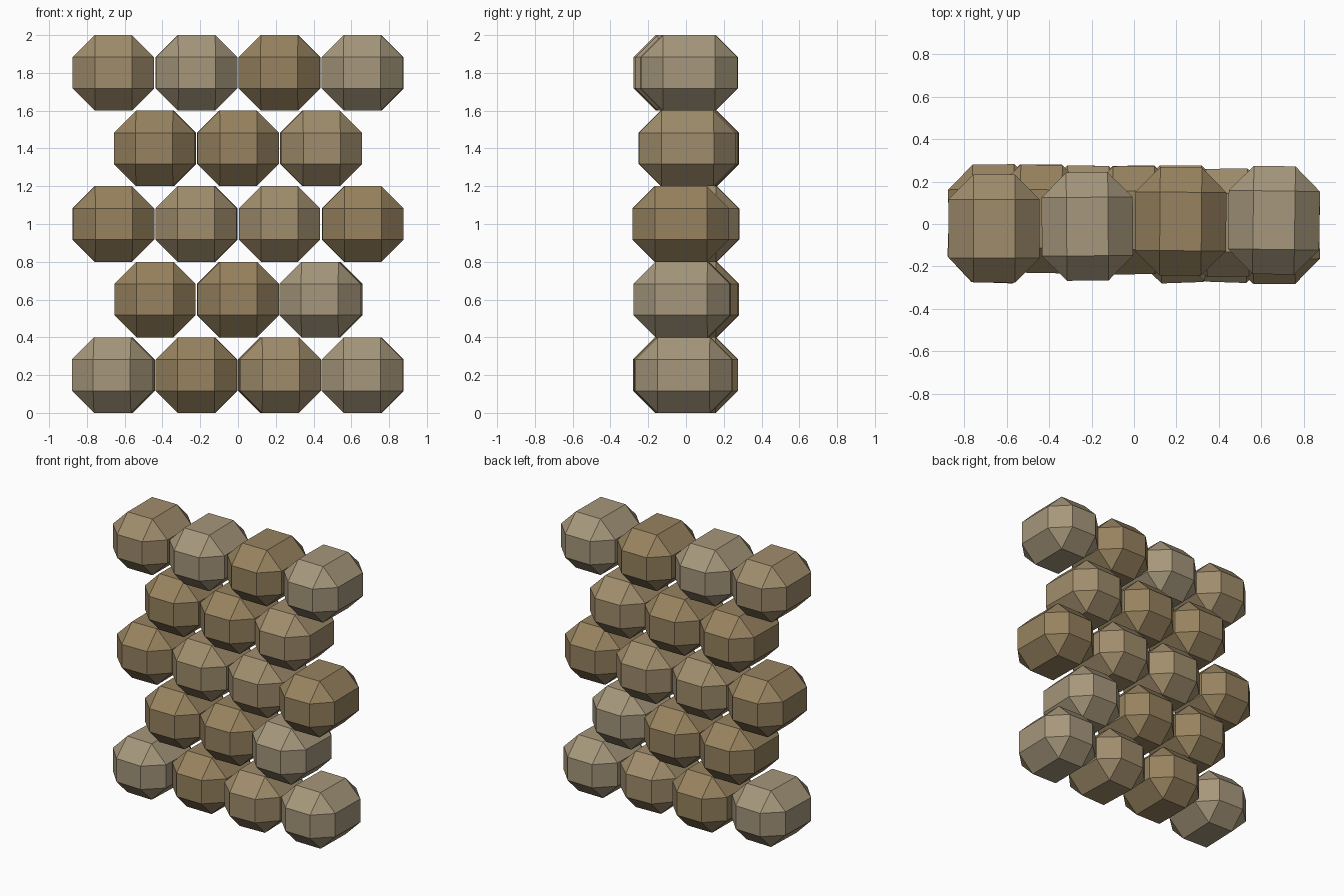
import bpy, bmesh
from math import radians
from mathutils import Matrix

if "Cube" in bpy.data.objects:
    bpy.data.objects.remove(bpy.data.objects["Cube"])

# stone tones
def tone(name, rgb):
    m = bpy.data.materials.new(name)
    m.diffuse_color = (*rgb, 1)
    m.use_nodes = True
    m.node_tree.nodes["Principled BSDF"].inputs["Base Color"].default_value = m.diffuse_color
    return m

TONES = {
    "L": tone("pale_stone", (0.38, 0.31, 0.20)),
    "M": tone("tan_stone", (0.35, 0.265, 0.15)),
    "D": tone("brown_stone", (0.31, 0.225, 0.115)),
}

WIDTH, DEPTH, HEIGHT, CHAMFER = 0.43, 0.51, 0.40, 0.117
PITCH_X, PITCH_Z = 0.44, 0.40

# one chamfered block: 6 faces, 12 edge strips, 8 corner triangles
def stone(name, x, y, z, yaw, mat):
    bm = bmesh.new()
    bmesh.ops.create_cube(bm, size=1, matrix=Matrix.Diagonal((WIDTH, DEPTH, HEIGHT, 1)))
    bmesh.ops.bevel(bm, geom=bm.edges[:], offset=CHAMFER, segments=1,
                    affect='EDGES', profile=0.5)
    me = bpy.data.meshes.new(name)
    bm.to_mesh(me)
    bm.free()
    me.materials.append(mat)
    ob = bpy.data.objects.new(name, me)
    ob.location = (x, y, z)
    ob.rotation_euler.z = radians(yaw)
    bpy.context.collection.objects.link(ob)

# courses from the ground up: (tone, depth shift, yaw) per stone, left to right
COURSES = [
    [("L", -0.022, -2), ("D", 0.020, -0.5), ("M", -0.022, 2), ("L", -0.010, -1)],
    [("D", 0.026, 0), ("D", 0.020, 0.6), ("L", -0.020, -2)],
    [("D", 0.026, 0.7), ("M", 0.020, -0.8), ("M", 0.022, 0), ("D", -0.028, 0.6)],
    [("D", 0.024, -1), ("D", 0.018, 0.5), ("M", 0.006, 0.8)],
    [("M", -0.022, 0), ("L", -0.012, 0.5), ("D", 0.012, -0.5), ("L", 0.018, -0.8)],
]

for r, course in enumerate(COURSES):
    for i, (t, dy, yaw) in enumerate(course):
        x = (i - (len(course) - 1) / 2) * PITCH_X
        stone(f"wall_stone_{r + 1}_{i + 1}", x, dy, (r + 0.5) * PITCH_Z, yaw, TONES[t])
